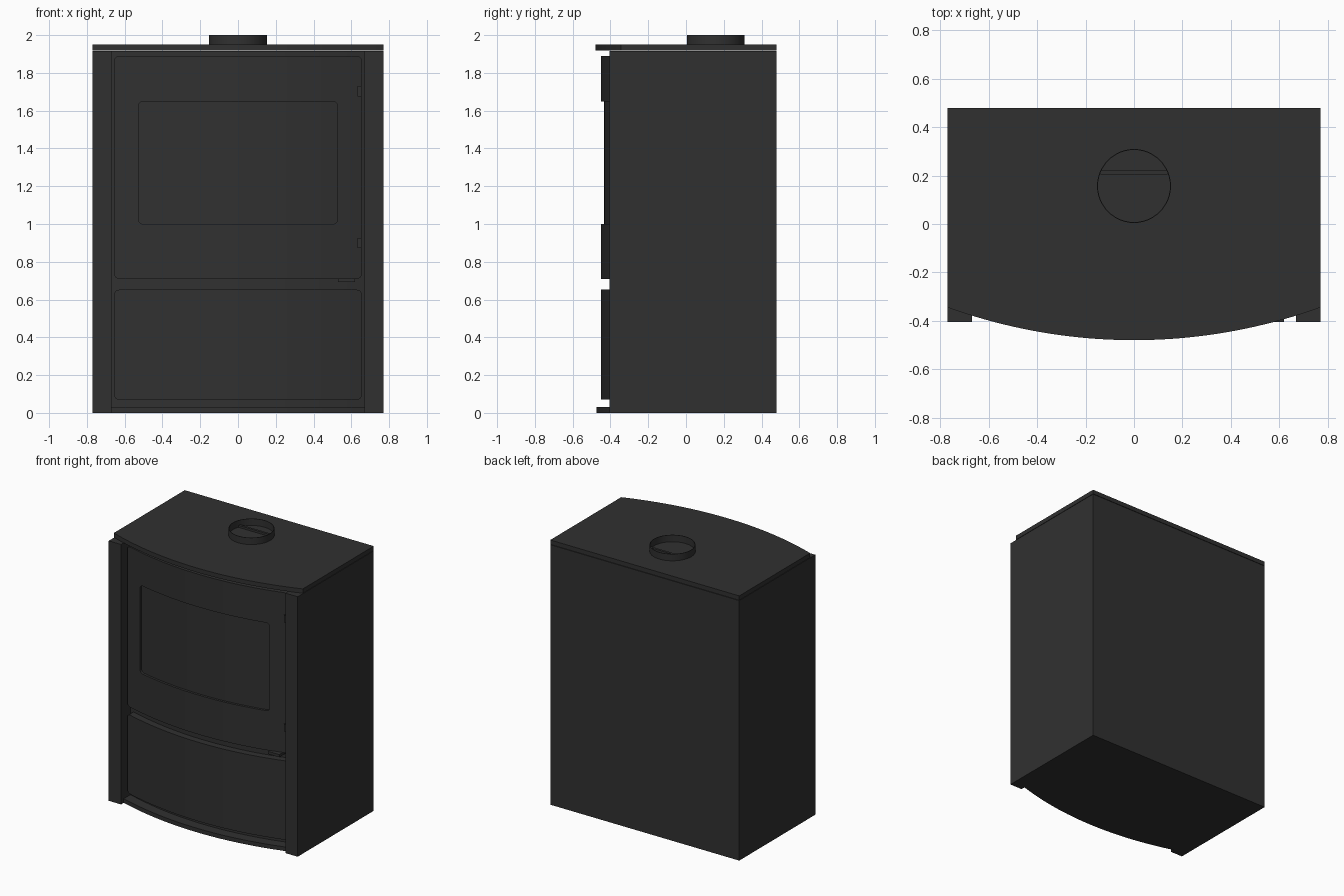
import bpy, bmesh, math

if "Cube" in bpy.data.objects:
    bpy.data.objects.remove(bpy.data.objects["Cube"])

CY, R = 1.783, 2.263          # centre and radius of the bowed front edge
BACK = 0.48

mat = bpy.data.materials.new("charcoal_steel")
mat.diffuse_color = (0.03, 0.03, 0.03, 1)
mat.use_nodes = True
mat.node_tree.nodes["Principled BSDF"].inputs["Base Color"].default_value = mat.diffuse_color


def arc(x, inset=0.0):
    """Front y of the bow at x, set back by inset."""
    return CY - math.sqrt((R - inset) ** 2 - x * x)


def bow(half, inset, n=40):
    xs = [-half + 2 * half * i / n for i in range(n + 1)]
    return [(x, arc(x, inset)) for x in xs]


def finish(name, bm):
    bmesh.ops.recalc_face_normals(bm, faces=bm.faces)
    me = bpy.data.meshes.new(name)
    bm.to_mesh(me)
    bm.free()
    me.materials.append(mat)
    ob = bpy.data.objects.new(name, me)
    bpy.context.collection.objects.link(ob)
    return ob


def activate(ob):
    bpy.ops.object.select_all(action='DESELECT')
    ob.select_set(True)
    bpy.context.view_layer.objects.active = ob


def smooth(ob):
    activate(ob)
    bpy.ops.object.shade_smooth_by_angle(angle=math.radians(30))


def prism(name, pts, direction):
    """Extrude a closed outline of 3D points along a direction."""
    bm = bmesh.new()
    face = bm.faces.new([bm.verts.new(p) for p in pts])
    out = bmesh.ops.extrude_face_region(bm, geom=[face])
    moved = [v for v in out["geom"] if isinstance(v, bmesh.types.BMVert)]
    bmesh.ops.translate(bm, verts=moved, vec=direction)
    return finish(name, bm)


def slab(name, outline, z0, z1):
    return prism(name, [(x, y, z0) for x, y in outline], (0, 0, z1 - z0))


def rounded_block(half, z0, z1, r=0.025):
    """Rounded rectangle running front to back, used as a cutter."""
    pts = []
    corners = [(half, z1, 0), (-half, z1, 90), (-half, z0, 180), (half, z0, 270)]
    for x, z, a0 in corners:
        cx = x - math.copysign(r, x)
        cz = z - r if z == z1 else z + r
        for k in range(6):
            a = math.radians(a0 + 18 * k)
            pts.append((cx + r * math.cos(a), -1, cz + r * math.sin(a)))
    return prism("cutter", pts, (0, 1.2, 0))


def cut(ob, cutter, op):
    activate(ob)
    m = ob.modifiers.new("cut", 'BOOLEAN')
    m.operation, m.solver, m.object = op, 'EXACT', cutter
    bpy.ops.object.modifier_apply(modifier=m.name)
    bpy.data.objects.remove(cutter)


def curved_panel(name, half, z0, z1, front, rear):
    """Bowed panel with rounded corners."""
    ob = slab(name, bow(half + 0.02, front) + bow(half + 0.02, rear)[::-1],
              z0 - 0.02, z1 + 0.02)
    cut(ob, rounded_block(half, z0, z1), 'INTERSECT')
    return ob


def box(name, x0, x1, y0, y1, z0, z1):
    return slab(name, [(x0, y0), (x1, y0), (x1, y1), (x0, y1)], z0, z1)


# Cabinet with projecting corner posts and a recessed bowed face
cabinet = slab("cabinet",
               [(-0.77, BACK), (-0.77, -0.405), (-0.67, -0.405)]
               + bow(0.67, 0.08)
               + [(0.67, -0.405), (0.77, -0.405), (0.77, BACK)], 0, 1.915)
smooth(cabinet)

# Top plate and bottom lip
smooth(slab("top_plate", bow(0.77, 0) + [(0.77, BACK), (-0.77, BACK)], 1.918, 1.95))
smooth(slab("bottom_lip", bow(0.67, 0.005) + bow(0.67, 0.09)[::-1], 0, 0.03))

# Door with window opening, glass, and lower drawer
door = curved_panel("door", 0.655, 0.71, 1.89, 0.03, 0.085)
cut(door, rounded_block(0.528, 1.0, 1.648), 'DIFFERENCE')
smooth(door)
smooth(slab("window_glass", bow(0.54, 0.047) + bow(0.54, 0.07)[::-1], 0.99, 1.66))
smooth(curved_panel("drawer", 0.655, 0.07, 0.652, 0.03, 0.085))

# Hinges and door latch
for z in (0.9, 1.703):
    box("hinge", 0.632, 0.654, -0.37, -0.31, z - 0.027, z + 0.027)
box("door_latch", 0.53, 0.62, -0.405, -0.31, 0.692, 0.712)

# Flue collar: open thin-walled ring with a damper bar inside
N, FY = 48, 0.157
bm = bmesh.new()
rings = [(0.153, 1.949), (0.153, 2.0), (0.149, 2.0), (0.149, 1.949)]
loops = [[bm.verts.new((r * math.cos(2 * math.pi * i / N),
                        FY + r * math.sin(2 * math.pi * i / N), z))
          for i in range(N)] for r, z in rings]
for a, b in zip(loops, loops[1:] + loops[:1]):
    for i in range(N):
        j = (i + 1) % N
        bm.faces.new((a[i], a[j], b[j], b[i]))
smooth(finish("flue_collar", bm))
box("damper_bar", -0.138, 0.138, 0.205, 0.222, 1.945, 1.965)
